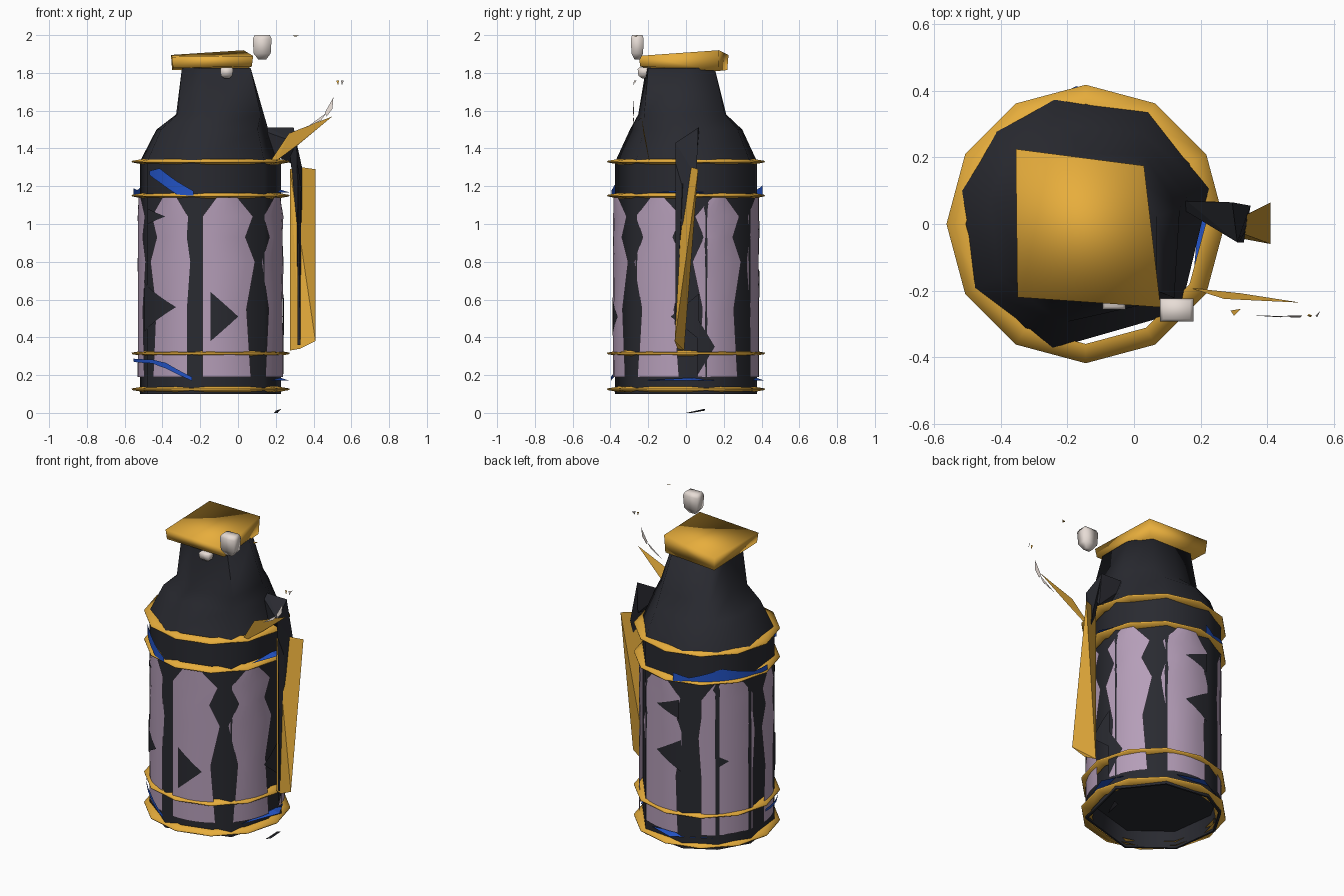
import bpy, bmesh, math
from mathutils import Vector

if "Cube" in bpy.data.objects:
    bpy.data.objects.remove(bpy.data.objects["Cube"])

CX, R = -0.145, 0.384            # body axis and panel radius
SIDES = (47, 106, 151, 194, 224, 255, 300, 345)   # uneven corners of the body


def material(name, rgb):
    m = bpy.data.materials.new(name)
    m.use_nodes = True
    m.diffuse_color = (*rgb, 1)
    m.node_tree.nodes["Principled BSDF"].inputs["Base Color"].default_value = (*rgb, 1)
    return m


DARK = material("charcoal", (0.022, 0.023, 0.030))
GOLD = material("gold", (0.80, 0.42, 0.045))
LILAC = material("lilac", (0.46, 0.34, 0.48))
BLUE = material("blue", (0.017, 0.09, 0.58))
CREAM = material("cream", (0.80, 0.72, 0.67))


def finish(name, bm, mat, angle):
    me = bpy.data.meshes.new(name)
    bm.to_mesh(me)
    bm.free()
    me.materials.append(mat)
    ob = bpy.data.objects.new(name, me)
    bpy.context.collection.objects.link(ob)
    if angle:
        bpy.ops.object.select_all(action='DESELECT')
        ob.select_set(True)
        bpy.context.view_layer.objects.active = ob
        bpy.ops.object.shade_smooth_by_angle(angle=math.radians(angle))


def loft(name, rows, mat, closed=False, caps=(), angle=40):
    """Skin rows of points; closed rows wrap round, caps fill the given rows."""
    bm = bmesh.new()
    grid = [[bm.verts.new(p) for p in row] for row in rows]
    n = len(rows[0])
    for a, b in zip(grid, grid[1:]):
        for i in range(n if closed else n - 1):
            j = (i + 1) % n
            bm.faces.new((a[i], a[j], b[j], b[i]))
    for c in caps:
        bm.faces.new(grid[c])
    bmesh.ops.remove_doubles(bm, verts=bm.verts, dist=0.0005)
    bmesh.ops.recalc_face_normals(bm, faces=bm.faces)
    if not closed:               # open plates face away from the body axis
        bm.normal_update()
        out = sum(f.normal.dot(f.calc_center_median() * Vector((1, 1, 0)) - Vector((CX, 0, 0)))
                  for f in bm.faces)
        if out < 0:
            bmesh.ops.reverse_faces(bm, faces=bm.faces)
    finish(name, bm, mat, angle)


def hull(name, points, mat):
    bm = bmesh.new()
    for p in points:
        bm.verts.new(p)
    bmesh.ops.convex_hull(bm, input=bm.verts)
    bmesh.ops.recalc_face_normals(bm, faces=bm.faces)
    finish(name, bm, mat, 0)


def polar(a, r, z, cx=CX, cy=0):
    """Point round an axis; the angle runs from the front towards +x."""
    a = math.radians(a)
    return (cx + r * math.sin(a), cy - r * math.cos(a), z)


def strip(name, columns, mat):
    """Plate on the wall from (angle, low, high, lift) columns, bent to the wall."""
    rows = []
    for a, b in zip(columns, columns[1:]):
        n = max(1, round(abs(b[0] - a[0]) / 8))
        rows += [[p + (q - p) * i / n for p, q in zip(a, b)] for i in range(n)]
    rows.append(columns[-1])
    loft(name, [[polar(a, R + o, lo), polar(a, R + o, hi)] for a, lo, hi, o in rows], mat)


def ledge(name, start, tip, end, z):
    """Flat triangular shelf standing out from the wall."""
    hull(name, [polar(start, R, z), polar(tip, 0.415, z), polar(end, R, z),
                polar(tip, 0.37, z + 0.014)], BLUE)


# Body, open below with a recessed floor
loft("body", [[polar(a, r, z) for a in SIDES]
              for r, z in ((0.36, 0.2), (0.375, 0.1), (0.388, 0.1), (0.388, 1.33))],
     DARK, closed=True, caps=(0, 3), angle=65)


# Shoulder, blending from eight uneven sides into a square neck
def neck_ring(r, z, cx, cy, square):
    ring = []
    for a in SIDES:
        t = math.radians(a)
        corner = 1 / max(abs(math.sin(t)), abs(math.cos(t)))
        ring.append(polar(a, r * (1 + square * (corner - 1)), z, cx, cy))
    return ring


loft("shoulder_and_neck",
     [neck_ring(0.388, 1.33, CX, 0, 0), neck_ring(0.305, 1.5, -0.135, 0, 0.2),
      neck_ring(0.235, 1.58, -0.095, -0.02, 0.7), neck_ring(0.182, 1.825, -0.115, -0.03, 1)],
     DARK, closed=True, caps=(3,), angle=80)

# Lilac panels with wavy edges: centre, scale, least width each side
outline = ((0.19, 18), (0.55, 14), (0.8, 22), (0.93, 13), (1.04, 20), (1.14, 6))
panels = ((15.6, 1, 22, 0), (66.6, 1, 0, 0), (117, 1, 0, 0), (170, 1.1, 18, 18),
          (234, 1.2, 24, 24), (283, 0.65, 0, 0), (324, 0.9, 0, 17))
for k, (c, s, left, right) in enumerate(panels):
    rows = []
    for z, w in outline:
        keep = 1 if z < 1.1 else 0.5
        a, b = c - max(w * s, left * keep), c + max(w * s, right * keep)
        rows.append([polar(a + (b - a) * i / 5, R + 0.002, z) for i in range(6)])
    loft(f"panel_{k + 1}", rows, LILAC)

# Dark triangular gaps in the panels: base angle, tip angle, height, half size
gaps = ((0, 22, 0.51, 0.13), (100, 78, 0.51, 0.12), (99, 113, 0.35, 0.15),
        (191, 168, 0.97, 0.06), (193, 168, 0.68, 0.1),
        (223, 234, 0.65, 0.04), (296, 332, 0.56, 0.13), (302, 322, 1.04, 0.04))
for i, (a, tip, z, h) in enumerate(gaps):
    strip(f"panel_gap_{i + 1}", [(a, z - h, z + h, 0.006), (tip, z, z, 0.006)], DARK)

# Gold hoops, twelve-sided with a soft outer edge
for i, z in enumerate((0.125, 0.315, 1.15, 1.33)):
    loft(f"hoop_{i + 1}",
         [[polar(30 * k, r, z + dz) for k in range(12)]
          for r, dz in ((0.36, -0.014), (0.416, -0.004), (0.418, 0.004), (0.36, 0.014))],
         GOLD, closed=True, angle=180)

# Blue trim in the upper and lower bands
strip("upper_front_trim", [(-55, 1.26, 1.28, 0.012), (-42, 1.22, 1.295, 0.02),
                           (-26, 1.155, 1.225, 0.02), (-13, 1.15, 1.175, 0.022)], BLUE)
strip("upper_back_trim", [(187, 1.15, 1.205, 0.025), (200, 1.16, 1.18, 0.012),
                          (228, 1.16, 1.235, 0.008), (258, 1.16, 1.18, 0.012),
                          (273, 1.15, 1.19, 0.025)], BLUE)
ledge("upper_side_trim", 66, 92, 104, 1.168)
strip("lower_front_trim", [(-90, 0.272, 0.288, 0.025), (-50, 0.262, 0.282, 0.018),
                           (-36, 0.235, 0.265, 0.018), (-14, 0.17, 0.19, 0.026)], BLUE)
ledge("lower_side_trim", 56, 94, 114, 0.172)
ledge("lower_back_trim", 160, 184, 220, 0.172)

# Lid
corners = ((-0.355, 0.225), (0.03, 0.175), (0.08, -0.25), (-0.35, -0.22))
loft("lid", [[(x * s - 0.15 * (1 - s), y * s, z) for (x, y), z in zip(corners, zs)]
             for s, zs in ((0.97, (1.815, 1.81, 1.835, 1.825)),
                           (1, (1.895, 1.92, 1.89, 1.885)))],
     GOLD, closed=True, caps=(0, 1), angle=180)

# Handle
hull("handle_grip", [(0.275, -0.01, 1.29), (0.34, 0.03, 1.3), (0.41, 0.065, 1.29),
                     (0.275, -0.01, 0.33), (0.33, -0.045, 0.34), (0.41, -0.06, 0.38)], GOLD)
hull("handle_spine", [(0.315, -0.055, 1.32), (0.335, -0.02, 1.2), (0.312, 0, 1.3),
                      (0.315, -0.055, 0.36), (0.33, -0.055, 0.36)], DARK)
hull("handle_bracket", [(0.1, 0.072, 1.505), (0.16, 0.068, 1.512), (0.295, 0.065, 1.51),
                        (0.31, -0.055, 1.43), (0.2, 0.02, 1.36), (0.3, 0.05, 1.31)], DARK)
hull("handle_limb", [(0.295, 0.065, 1.5), (0.27, 0.02, 1.42), (0.31, -0.055, 1.43),
                     (0.35, 0.055, 1.25), (0.34, 0, 1.05), (0.322, -0.055, 0.9)], DARK)

# Spout blade and its pale edge
hull("spout_blade", [(0.17, -0.192, 1.33), (0.27, -0.225, 1.48), (0.21, -0.197, 1.34),
                     (0.5, -0.236, 1.57), (0.32, -0.208, 1.42)], GOLD)
hull("spout_edge_upper", [(0.46, -0.275, 1.59), (0.505, -0.275, 1.67), (0.5, -0.28, 1.61),
                          (0.47, -0.28, 1.57)], CREAM)
hull("spout_edge_lower", [(0.36, -0.275, 1.51), (0.4, -0.275, 1.53), (0.47, -0.278, 1.59),
                          (0.44, -0.28, 1.55)], CREAM)


# Pale thumb piece and small stud
def gem(name, x, y, z, w, d, h):
    rows = ((0.4, -0.5), (0.9, -0.25), (1, 0.35), (0.8, 0.5))
    loft(name, [[(x + sx * w * s / 2, y + sy * d * s / 2, z + t * h)
                 for sx, sy in ((-1, -1), (1, -1), (1, 1), (-1, 1))] for s, t in rows],
         CREAM, closed=True, caps=(0, 3), angle=180)


gem("thumb_piece", 0.128, -0.258, 1.935, 0.1, 0.068, 0.13)
gem("neck_stud", -0.06, -0.217, 1.8, 0.068, 0.078, 0.058)

# Loose chips
hull("base_chip", [(0.19, 0, 0), (0.23, 0.1, 0.022), (0.2, 0.1, 0.012), (0.21, 0.03, 0)], DARK)
hull("gold_chip", [(0.52, -0.275, 1.76), (0.53, -0.28, 1.735), (0.525, -0.27, 1.755),
                   (0.535, -0.275, 1.76)], GOLD)
hull("pale_chip", [(0.545, -0.275, 1.76), (0.56, -0.26, 1.76), (0.55, -0.28, 1.735),
                   (0.555, -0.27, 1.75)], CREAM)
hull("top_chip", [(0.29, -0.26, 1.997), (0.32, -0.255, 1.997), (0.3, -0.275, 1.993),
                  (0.31, -0.26, 1.993)], GOLD)
